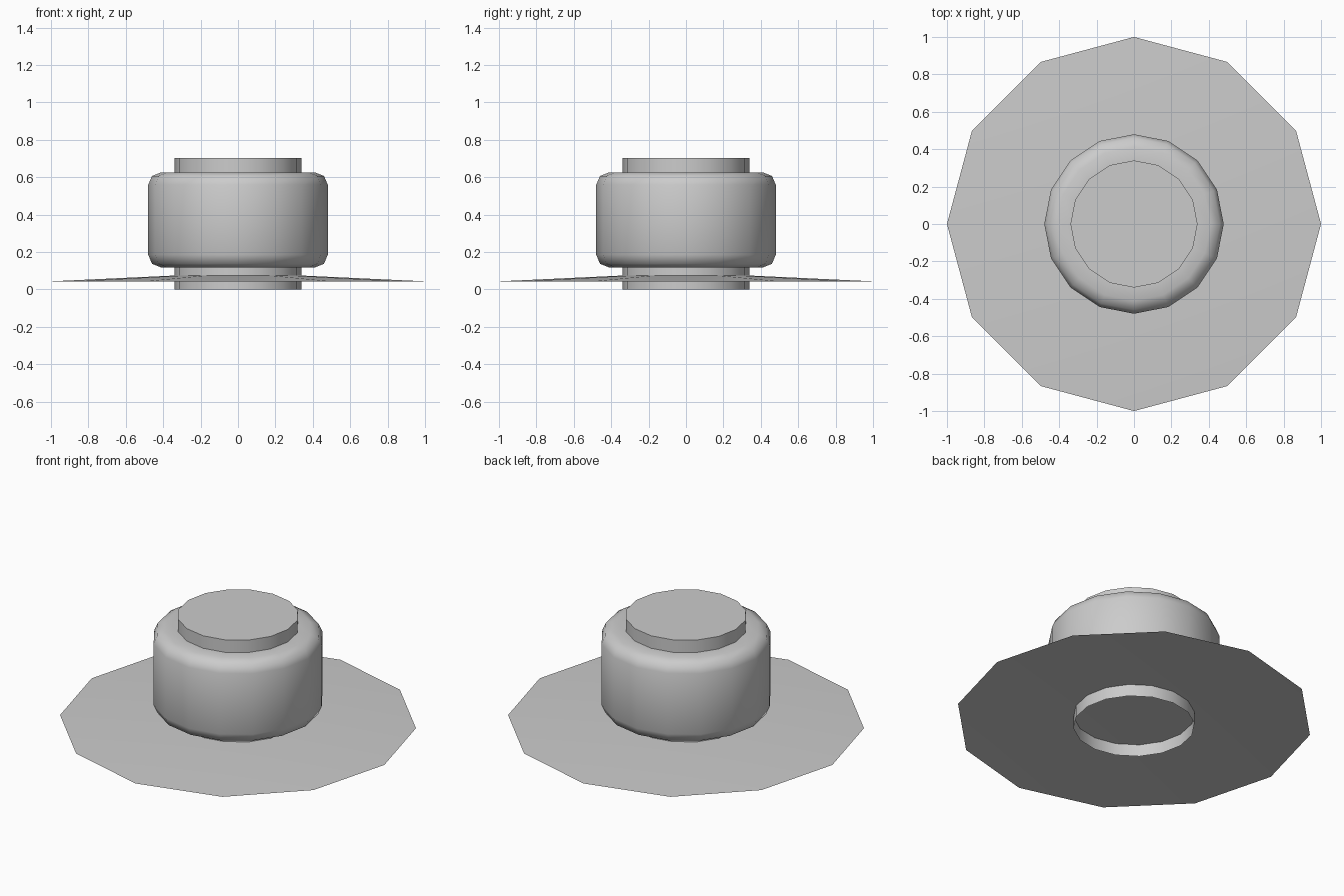
import bpy, bmesh, math

if "Cube" in bpy.data.objects:
    bpy.data.objects.remove(bpy.data.objects["Cube"])


def lathe(name, profile, sides, smooth_angle=60):
    """Revolve (radius, z) points around z; radius 0 makes a pole."""
    bm = bmesh.new()
    rings = []
    for r, z in profile:
        if r == 0:
            rings.append([bm.verts.new((0, 0, z))] * sides)
        else:
            rings.append([bm.verts.new((r * math.cos(2 * math.pi * i / sides),
                                        r * math.sin(2 * math.pi * i / sides), z))
                          for i in range(sides)])
    for a, b in zip(rings, rings[1:]):
        for i in range(sides):
            j = (i + 1) % sides
            corners = list(dict.fromkeys((a[i], a[j], b[j], b[i])))
            bm.faces.new(corners)
    mesh = bpy.data.meshes.new(name)
    bm.to_mesh(mesh)
    bm.free()
    obj = bpy.data.objects.new(name, mesh)
    bpy.context.collection.objects.link(obj)
    bpy.ops.object.select_all(action='DESELECT')
    obj.select_set(True)
    bpy.context.view_layer.objects.active = obj
    bpy.ops.object.shade_smooth_by_angle(angle=math.radians(smooth_angle))
    return obj


# Thin twelve-sided brim, a very shallow cone
lathe("brim", [(1.0, 0.043), (0, 0.09)], 12)

# Inner core, open at the bottom and capped on top
lathe("core", [(0.34, 0), (0.34, 0.703), (0, 0.703)], 16)

# Rounded outer band around the core
lathe("band", [(0.335, 0.117), (0.41, 0.117), (0.46, 0.137), (0.48, 0.185),
               (0.48, 0.56), (0.46, 0.606), (0.41, 0.626), (0.335, 0.626)], 16)
